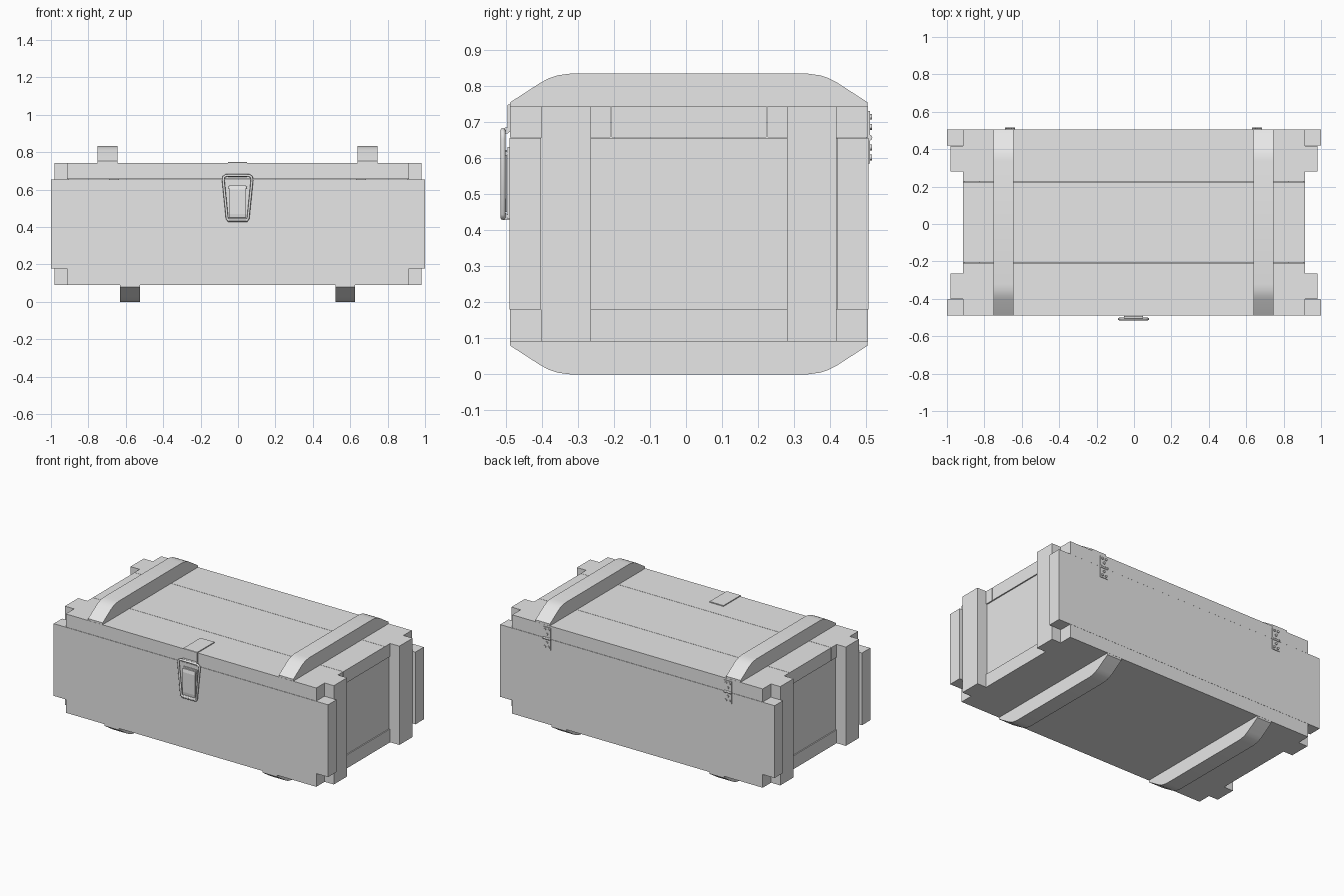
import bpy, bmesh, math
from mathutils import Vector

if "Cube" in bpy.data.objects:
    bpy.data.objects.remove(bpy.data.objects["Cube"])

grey = bpy.data.materials.new("plain grey")
grey.diffuse_color = (0.8, 0.8, 0.8, 1)
grey.use_nodes = True
grey.node_tree.nodes["Principled BSDF"].inputs["Base Color"].default_value = grey.diffuse_color


def finish(name, bm):
    bmesh.ops.recalc_face_normals(bm, faces=bm.faces)
    me = bpy.data.meshes.new(name)
    bm.to_mesh(me)
    bm.free()
    me.materials.append(grey)
    ob = bpy.data.objects.new(name, me)
    bpy.context.collection.objects.link(ob)
    return ob


def smooth(ob, angle=30):
    bpy.ops.object.select_all(action='DESELECT')
    bpy.context.view_layer.objects.active = ob
    ob.select_set(True)
    bpy.ops.object.shade_smooth_by_angle(angle=math.radians(angle))


def box(name, x, y, z):
    bm = bmesh.new()
    bmesh.ops.create_cube(bm, size=1)
    for v in bm.verts:
        v.co = Vector([(r[0] + r[1]) / 2 + c * (r[1] - r[0])
                       for r, c in zip((x, y, z), v.co)])
    return finish(name, bm)


def extrude_x(name, profile, x0, x1):
    """Solid with a (y, z) profile running from x0 to x1."""
    bm = bmesh.new()
    f = bm.faces.new([bm.verts.new((x0, y, z)) for y, z in profile])
    g = bmesh.ops.extrude_face_region(bm, geom=[f])["geom"]
    bmesh.ops.translate(bm, vec=(x1 - x0, 0, 0),
                        verts=[v for v in g if isinstance(v, bmesh.types.BMVert)])
    return finish(name, bm)


def rod(name, p, axis, radius, length):
    bm = bmesh.new()
    bmesh.ops.create_cone(bm, cap_ends=True, segments=12, radius1=radius,
                          radius2=radius, depth=length)
    q = Vector((0, 0, 1)).rotation_difference(Vector(axis))
    for v in bm.verts:
        v.co = q @ v.co + Vector(p)
    ob = finish(name, bm)
    smooth(ob)
    return ob


def wire(name, points, radius, cyclic=True):
    cu = bpy.data.curves.new(name, 'CURVE')
    cu.dimensions = '3D'
    cu.bevel_depth = radius
    cu.bevel_resolution = 2
    cu.use_fill_caps = True
    sp = cu.splines.new('POLY')
    sp.points.add(len(points) - 1)
    for p, co in zip(sp.points, points):
        p.co = (*co, 1)
    sp.use_cyclic_u = cyclic
    cu.materials.append(grey)
    ob = bpy.data.objects.new(name, cu)
    bpy.context.collection.objects.link(ob)


F, B = -0.489, 0.505          # front and back faces
Z0, Z1, Z2, Z3 = 0.091, 0.179, 0.655, 0.742

# Case: floor, long front and back boards, end panels
box("floor", (-0.913, 0.913), (F, B), (Z0, Z1))
box("front_board", (-1, 1), (F - 0.001, -0.403), (Z1, Z2))
box("back_board", (-1, 1), (0.419, B + 0.001), (Z1, Z2))

# Lid planks
for name, y0, y1 in (("front", F, -0.209), ("middle", -0.207, 0.224), ("back", 0.226, B)):
    box("lid_plank_" + name, (-0.913, 0.913), (y0, y1), (Z2 + 0.001, Z3))

# Ends with upright cleats
for side, s in (("left", -1), ("right", 1)):
    box("end_panel_" + side, sorted((s * 0.825, s * 0.906)), (-0.403, 0.419), (Z1, Z2))
    for name, y0, y1 in (("front", -0.402, -0.264), ("back", 0.28, 0.418)):
        box(f"end_cleat_{name}_{side}", sorted((s * 0.905, s * 0.98)), (y0, y1), (Z0, Z3))

# Battens on the lid and runners below share one rounded profile
half = [(0, 0), (0, 0.012), (0.085, 0.067), (0.108, 0.079), (0.132, 0.087), (0.165, 0.0915)]
outline = [(F + 0.001 + y, h) for y, h in half] + [(B - 0.001 - y, h) for y, h in reversed(half)]
for side, xt, xb in (("left", -0.698, -0.577), ("right", 0.692, 0.573)):
    for name, x, z, d in (("lid_batten", xt, Z3, 1), ("bottom_runner", xb, Z0, -1)):
        ob = extrude_x(f"{name}_{side}", [(y, z + d * h) for y, h in outline],
                       x - 0.053, x + 0.053)
        smooth(ob, 25)

# Latch strap bent over the lid edge
t = 0.006
extrude_x("latch_strap", [(-0.315, Z3), (-0.315, Z3 + t), (F - t + 0.002, Z3 + t),
                          (F - t, Z3 + t - 0.002), (F - t, 0.672), (F, 0.672), (F, Z3)],
          -0.053, 0.049)
rod("latch_strap_roll", (-0.002, F - 0.009, 0.676), (1, 0, 0), 0.009, 0.102)

# Latch loop, widening upwards, with cut corners
cx, ly = -0.002, -0.508
side_pts = [(0.048, 0.434), (0.056, 0.445), (0.077, 0.652), (0.074, 0.668), (0.062, 0.676)]
wire("latch_loop", [(cx + x, ly, z) for x, z in side_pts]
     + [(cx - x, ly, z) for x, z in reversed(side_pts)], 0.007)

# Latch lever, its back plate and pivots
extrude_x("latch_lever", [(-0.497, 0.45), (-0.508, 0.45), (-0.511, 0.47), (-0.511, 0.60),
                          (-0.506, 0.622), (-0.497, 0.622)], cx - 0.045, cx + 0.045)
box("latch_back_plate", (cx - 0.05, cx + 0.05), (F - 0.006, F), (0.43, 0.63))
rod("latch_lower_pivot", (cx, -0.505, 0.438), (1, 0, 0), 0.01, 0.096)
box("latch_lower_lug", (cx - 0.045, cx + 0.045), (-0.506, F), (0.428, 0.444))
rod("latch_upper_pivot", (cx, -0.5, 0.612), (1, 0, 0), 0.006, 0.1)

# Hinges on the back
for side, x in (("left", -0.662), ("right", 0.657)):
    for name, z0, z1 in (("lower", 0.585, 0.652), ("upper", 0.66, 0.73)):
        box(f"hinge_leaf_{name}_{side}", (x - 0.027, x + 0.027), (B, B + 0.005), (z0, z1))
        for k, (dx, dz) in enumerate(((-0.014, 0.016), (0.014, 0.016), (0, 0.044))):
            z = z0 + dz if name == "lower" else z1 - dz
            rod(f"hinge_screw_{name}_{side}_{k}", (x + dx, B + 0.006, z), (0, 1, 0), 0.008, 0.01)
    rod("hinge_barrel_" + side, (x, B + 0.004, 0.656), (1, 0, 0), 0.008, 0.054)
